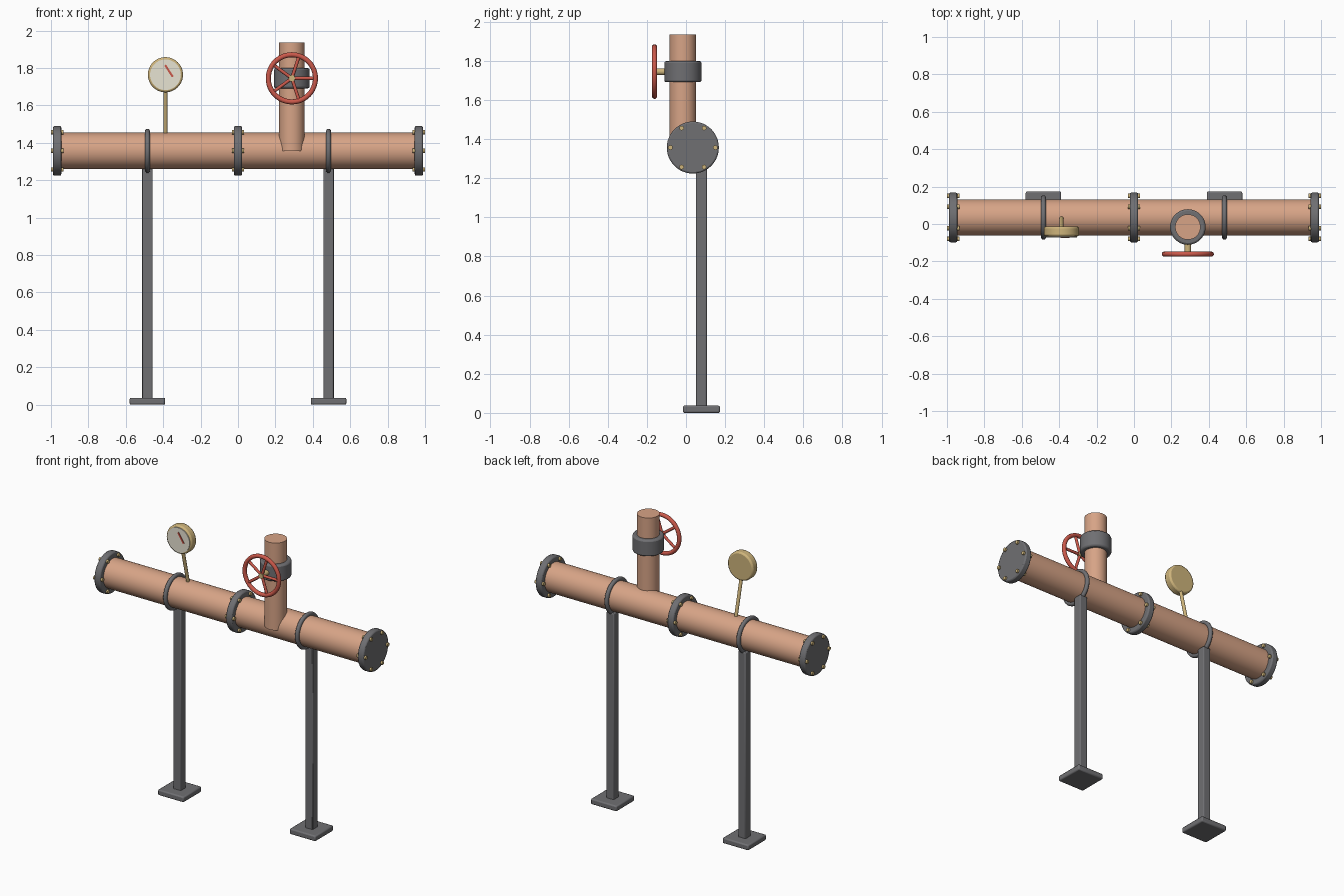
import bpy, math
from mathutils import Vector

if "Cube" in bpy.data.objects:
    bpy.data.objects.remove(bpy.data.objects["Cube"])


def material(name, rgb):
    m = bpy.data.materials.new(name)
    m.diffuse_color = (*rgb, 1)
    m.use_nodes = True
    m.node_tree.nodes["Principled BSDF"].inputs["Base Color"].default_value = m.diffuse_color
    return m


COPPER = material("copper", (0.68, 0.37, 0.24))
IRON = material("iron", (0.16, 0.16, 0.17))
BRASS = material("brass", (0.62, 0.46, 0.2))
RED = material("red_paint", (0.6, 0.1, 0.07))
CREAM = material("cream", (0.8, 0.77, 0.65))


def finish(name, mat, bevel=0):
    o = bpy.context.object
    o.name = name
    o.data.materials.append(mat)
    bpy.ops.object.shade_smooth_by_angle(angle=math.radians(35))
    if bevel:
        b = o.modifiers.new("bevel", 'BEVEL')
        b.width, b.segments, b.limit_method = bevel, 2, 'ANGLE'
        b.angle_limit = math.radians(40)
    return o


def rod(name, a, b, r, mat, bevel=0, sides=40):
    a, b = Vector(a), Vector(b)
    d = b - a
    bpy.ops.mesh.primitive_cylinder_add(
        vertices=sides, radius=r, depth=d.length, location=(a + b) / 2,
        rotation=d.to_track_quat('Z', 'Y').to_euler())
    return finish(name, mat, bevel)


def box(name, loc, size, mat, bevel=0, rot=(0, 0, 0)):
    bpy.ops.mesh.primitive_cube_add(size=1, location=loc, rotation=rot)
    o = bpy.context.object
    o.scale = size
    bpy.ops.object.transform_apply(location=False, rotation=False, scale=True)
    return finish(name, mat, bevel)


def ring(name, loc, rot, major, minor, mat):
    bpy.ops.mesh.primitive_torus_add(
        location=loc, rotation=rot, major_radius=major, minor_radius=minor,
        major_segments=48, minor_segments=12)
    return finish(name, mat)


H = math.pi / 2
PY, PZ = 0.035, 1.357  # main pipe axis

# Main pipe
rod("main_pipe", (-0.967, PY, PZ), (0.967, PY, PZ), 0.097, COPPER, sides=48)

# Flanges with six through bolts each
for label, x in (("left", -0.967), ("middle", 0), ("right", 0.967)):
    rod(label + "_flange", (x - 0.022, PY, PZ), (x + 0.022, PY, PZ), 0.133, IRON, 0.008, 48)
    for i in range(6):
        t = i * math.pi / 3
        y, z = PY + 0.115 * math.cos(t), PZ + 0.115 * math.sin(t)
        rod(f"{label}_bolt_{i + 1}", (x - 0.033, y, z), (x + 0.033, y, z), 0.012, BRASS, sides=12)

# Floor supports: clamp, post and foot
for label, x in (("left", -0.484), ("right", 0.484)):
    ring(label + "_clamp", (x, PY, PZ), (0, H, 0), 0.105, 0.0135, IRON)
    box(label + "_post", (x, 0.079, 0.645), (0.056, 0.056, 1.25), IRON, 0.006)
    box(label + "_foot", (x, 0.079, 0.0185), (0.19, 0.19, 0.037), IRON, 0.008)

# Vertical branch with valve collar
VX, VY, VZ = 0.288, -0.016, 1.745
rod("branch_pipe", (VX, VY, PZ), (VX, VY, 1.936), 0.068, COPPER)
rod("valve_collar", (VX, VY, VZ - 0.054), (VX, VY, VZ + 0.054), 0.095, IRON, 0.01, 48)

# Handwheel on its stem
WY = -0.161
rod("valve_stem", (VX, VY, VZ), (VX, WY - 0.011, VZ), 0.017, BRASS, sides=20)
ring("handwheel_rim", (VX, WY, VZ), (H, 0, 0), 0.126, 0.0135, RED)
for i in range(5):
    t = i * math.tau / 5
    rod(f"handwheel_spoke_{i + 1}", (VX, WY, VZ),
        (VX + 0.126 * math.cos(t), WY, VZ + 0.126 * math.sin(t)), 0.009, RED, sides=12)

# Pressure gauge on a leaning stem
GX, GZ = -0.388, 1.764
rod("gauge_stem", (GX, PY, 1.43), (GX, -0.035, 1.72), 0.011, BRASS, sides=16)
rod("gauge_body", (GX, -0.013, GZ), (GX, -0.066, GZ), 0.094, BRASS, 0.01, 48)
rod("gauge_face", (GX, -0.06, GZ), (GX, -0.071, GZ), 0.082, CREAM, sides=48)
box("gauge_needle", (GX + 0.019, -0.072, GZ + 0.02), (0.011, 0.007, 0.075), RED,
    rot=(0, math.radians(-33), 0))
